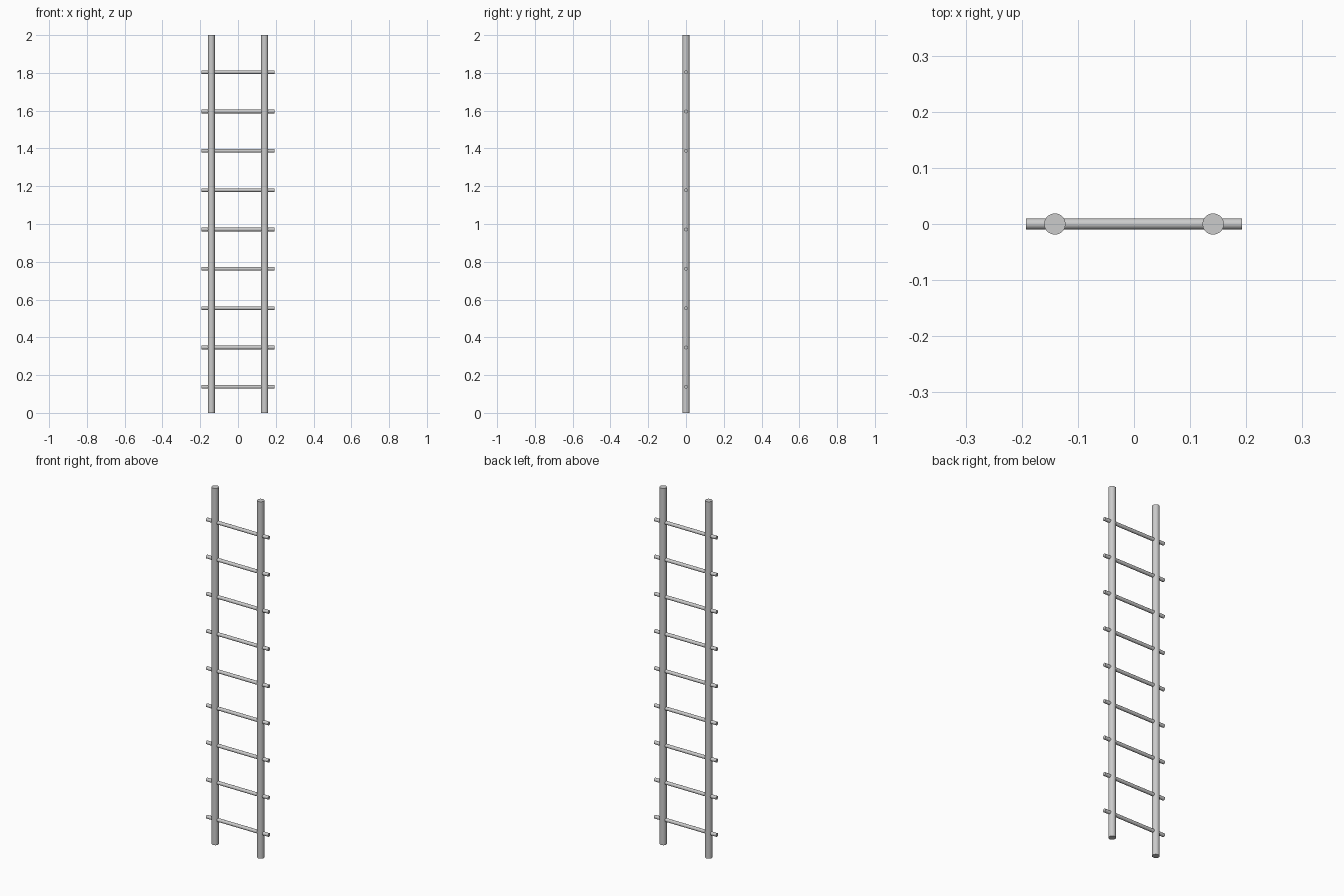
import bpy
import math

if "Cube" in bpy.data.objects:
    bpy.data.objects.remove(bpy.data.objects["Cube"])

RAIL_X, RAIL_R, HEIGHT = 0.141, 0.019, 2.0
RUNG_R, RUNG_LEN = 0.0098, 0.385
RUNG_COUNT, FIRST_Z, LAST_Z = 9, 0.138, 1.804


def rod(name, radius, length, location, rotation=(0, 0, 0), sides=20):
    bpy.ops.mesh.primitive_cylinder_add(vertices=sides, radius=radius, depth=length,
                                        location=location, rotation=rotation)
    obj = bpy.context.object
    obj.name = name
    bpy.ops.object.shade_smooth_by_angle(angle=math.radians(30))
    return obj


# Upright side rails
for side, label in ((-1, "left"), (1, "right")):
    rod(f"{label}_rail", RAIL_R, HEIGHT, (side * RAIL_X, 0, HEIGHT / 2))

# Evenly spaced rungs passing through both rails
step = (LAST_Z - FIRST_Z) / (RUNG_COUNT - 1)
for i in range(RUNG_COUNT):
    rod(f"rung_{i + 1}", RUNG_R, RUNG_LEN, (0, 0, FIRST_Z + i * step),
        (0, math.pi / 2, 0))
